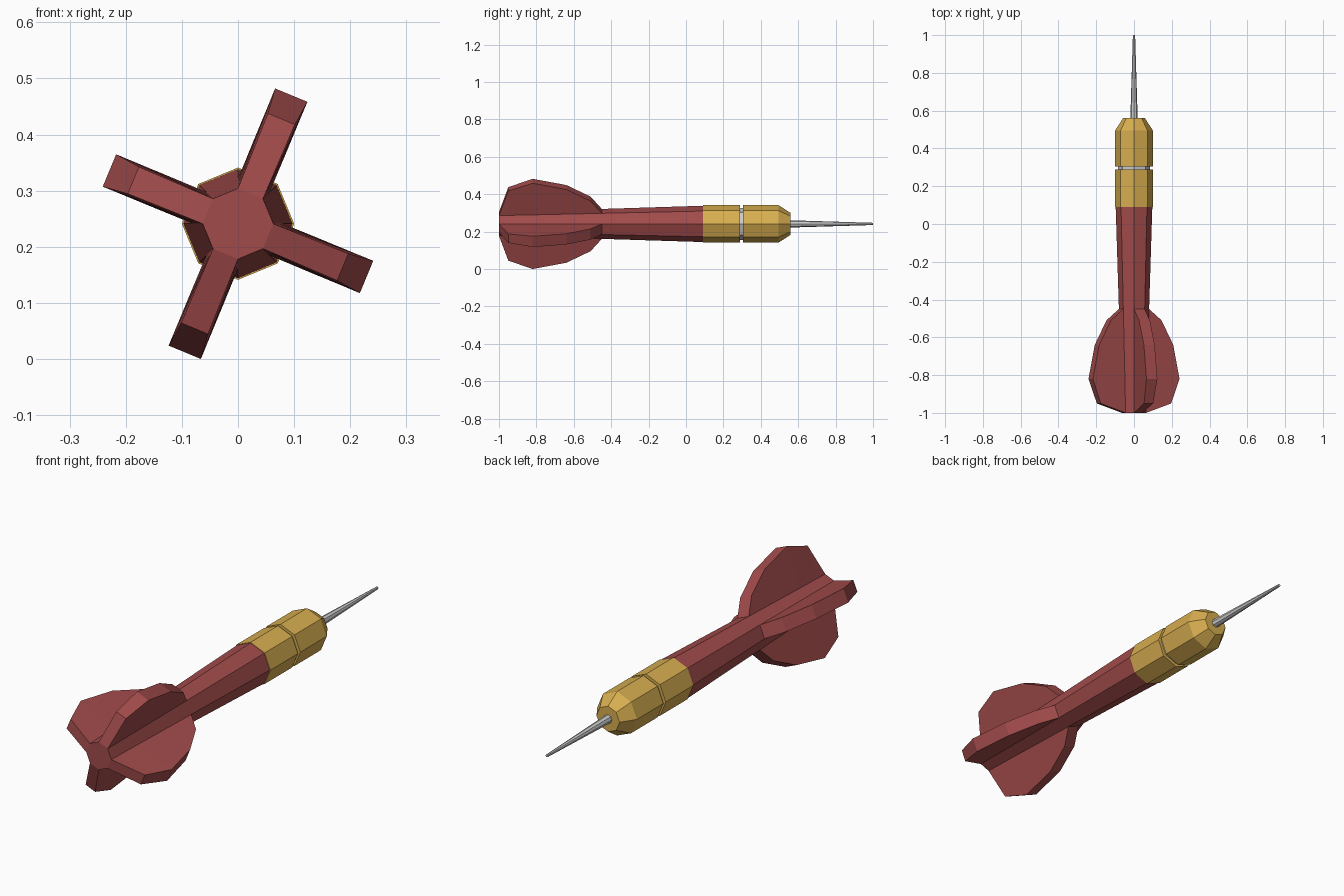
import bpy, bmesh
from math import cos, sin, tan, pi, radians
from mathutils import Vector

if "Cube" in bpy.data.objects:
    bpy.data.objects.remove(bpy.data.objects["Cube"])

AXIS_Z = 0.241


def material(name, color):
    m = bpy.data.materials.new(name)
    m.diffuse_color = color
    m.use_nodes = True
    m.node_tree.nodes["Principled BSDF"].inputs["Base Color"].default_value = m.diffuse_color
    return m


RED = material("red", (0.36, 0.07, 0.07, 1))
BRASS = material("brass", (0.68, 0.42, 0.08, 1))


def polar(r, angle, y, side=0.0):
    """Point at radius r along an angle, shifted sideways by side."""
    return Vector((r * cos(angle) - side * sin(angle), y,
                   AXIS_Z + r * sin(angle) + side * cos(angle)))


def finish(bm, name, mat=None):
    bmesh.ops.remove_doubles(bm, verts=bm.verts, dist=1e-5)
    bmesh.ops.recalc_face_normals(bm, faces=bm.faces)
    mesh = bpy.data.meshes.new(name)
    bm.to_mesh(mesh)
    bm.free()
    if mat:
        mesh.materials.append(mat)
    obj = bpy.data.objects.new(name, mesh)
    bpy.context.collection.objects.link(obj)
    return obj


def turned(name, profile, mat=None, sides=8):
    """Faceted lathe along y from (y, radius) pairs."""
    bm = bmesh.new()
    rings = [[bm.verts.new(polar(r, 2 * pi * k / sides, y)) for k in range(sides)]
             for y, r in profile]
    for a, b in zip(rings, rings[1:]):
        for k in range(sides):
            n = (k + 1) % sides
            bm.faces.new((a[k], a[n], b[n], b[k]))
    bm.faces.new(rings[0])
    bm.faces.new(rings[-1])
    return finish(bm, name, mat)


# Shaft with four fins growing out of every other side
# stations: y, shaft radius, fin reach, fin half thickness (None = flush)
stations = [
    (-1.00, 0.063, None, None), (-0.95, 0.0645, 0.202, 0.026),
    (-0.82, 0.068, 0.248, 0.0312), (-0.64, 0.074, 0.212, 0.031),
    (-0.51, 0.078, 0.145, 0.031), (-0.45, 0.080, None, None),
    (0.09, 0.097, None, None),
]
bm = bmesh.new()
for k in range(8):
    a0, a1 = radians(45 * k), radians(45 * (k + 1))
    mid = (a0 + a1) / 2
    rows = []
    for y, r, reach, half in stations:
        p, q = polar(r, a0, y), polar(r, a1, y)
        row = [p, q]
        if k % 2:
            row = [p, p, q, q] if reach is None else [
                p, polar(reach, mid, y, -half), polar(reach, mid, y, half), q]
        rows.append(row)
    for ra, rb in zip(rows, rows[1:]):
        for i in range(len(ra) - 1):
            pts = []
            for c in (ra[i], ra[i + 1], rb[i + 1], rb[i]):
                if all((c - d).length > 1e-6 for d in pts):
                    pts.append(c)
            if len(pts) > 2:
                bm.faces.new([bm.verts.new(c) for c in pts])
# end caps
for y, r in ((-1.0, 0.063), (0.09, 0.097)):
    bm.faces.new([bm.verts.new(polar(r, radians(45 * k), y)) for k in range(8)])
finish(bm, "shaft_and_fins", RED)

# Barrel in two brass sections with a grey core in the groove
turned("rear_barrel", [(0.09, 0.1), (0.288, 0.1)], BRASS)
turned("barrel_core", [(0.27, 0.085), (0.32, 0.085)])
turned("front_barrel", [(0.305, 0.1), (0.495, 0.1), (0.56, 0.058)], BRASS)

# Steel point
turned("point", [(0.54, 0.02), (1.0, 0.006)])
